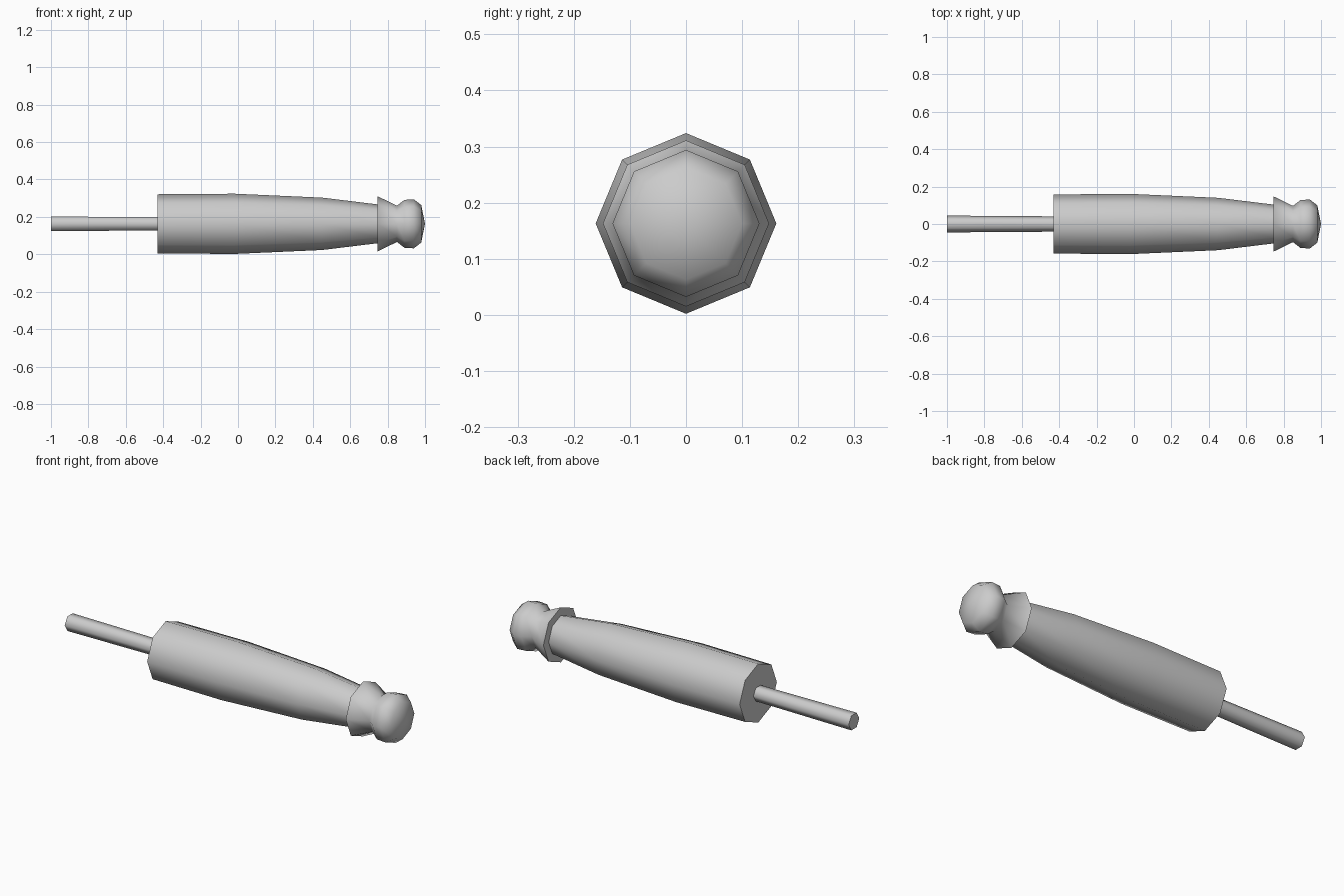
import bpy, bmesh, math

cube = bpy.data.objects.get("Cube")
if cube:
    bpy.data.objects.remove(cube, do_unlink=True)

grey = bpy.data.materials.new("plain grey")
grey.use_nodes = True
colour = (0.6, 0.6, 0.6, 1)
grey.diffuse_color = colour
grey.node_tree.nodes["Principled BSDF"].inputs["Base Color"].default_value = colour

AXIS_HEIGHT = 0.163


def turned_part(name, profile, sides, start):
    """Turn (x, radius) points around the long axis; zero radius makes a tip."""
    bm = bmesh.new()
    rings = []
    for x, r in profile:
        count = sides if r > 0 else 1
        ring = []
        for i in range(count):
            a = start + math.tau * i / sides
            ring.append(bm.verts.new((x, r * math.cos(a), AXIS_HEIGHT + r * math.sin(a))))
        rings.append(ring)
    for a, b in zip(rings, rings[1:]):
        for i in range(sides):
            j = (i + 1) % sides
            if len(b) == 1:
                bm.faces.new((a[i], a[j], b[0]))
            else:
                bm.faces.new((a[i], a[j], b[j], b[i]))
    # Close the flat ends
    for ring in (rings[0], rings[-1]):
        if len(ring) > 1:
            bm.faces.new(ring)
    bmesh.ops.recalc_face_normals(bm, faces=bm.faces[:])
    mesh = bpy.data.meshes.new(name)
    bm.to_mesh(mesh)
    bm.free()
    mesh.materials.append(grey)
    obj = bpy.data.objects.new(name, mesh)
    bpy.context.collection.objects.link(obj)
    bpy.ops.object.select_all(action='DESELECT')
    obj.select_set(True)
    bpy.context.view_layer.objects.active = obj
    bpy.ops.object.shade_smooth_by_angle(angle=math.radians(70))
    return obj


# Handle: tapered grip, flared collar and rounded end knob
turned_part("handle", [
    (-0.43, 0.158), (-0.02, 0.161), (0.45, 0.14), (0.745, 0.104),
    (0.745, 0.148), (0.85, 0.097), (0.89, 0.128), (0.94, 0.131),
    (0.98, 0.1), (1.0, 0),
], 8, 0)

# Thin six-sided rod
turned_part("rod", [(-1.0, 0.045), (-0.43, 0.041)], 6, 0)
